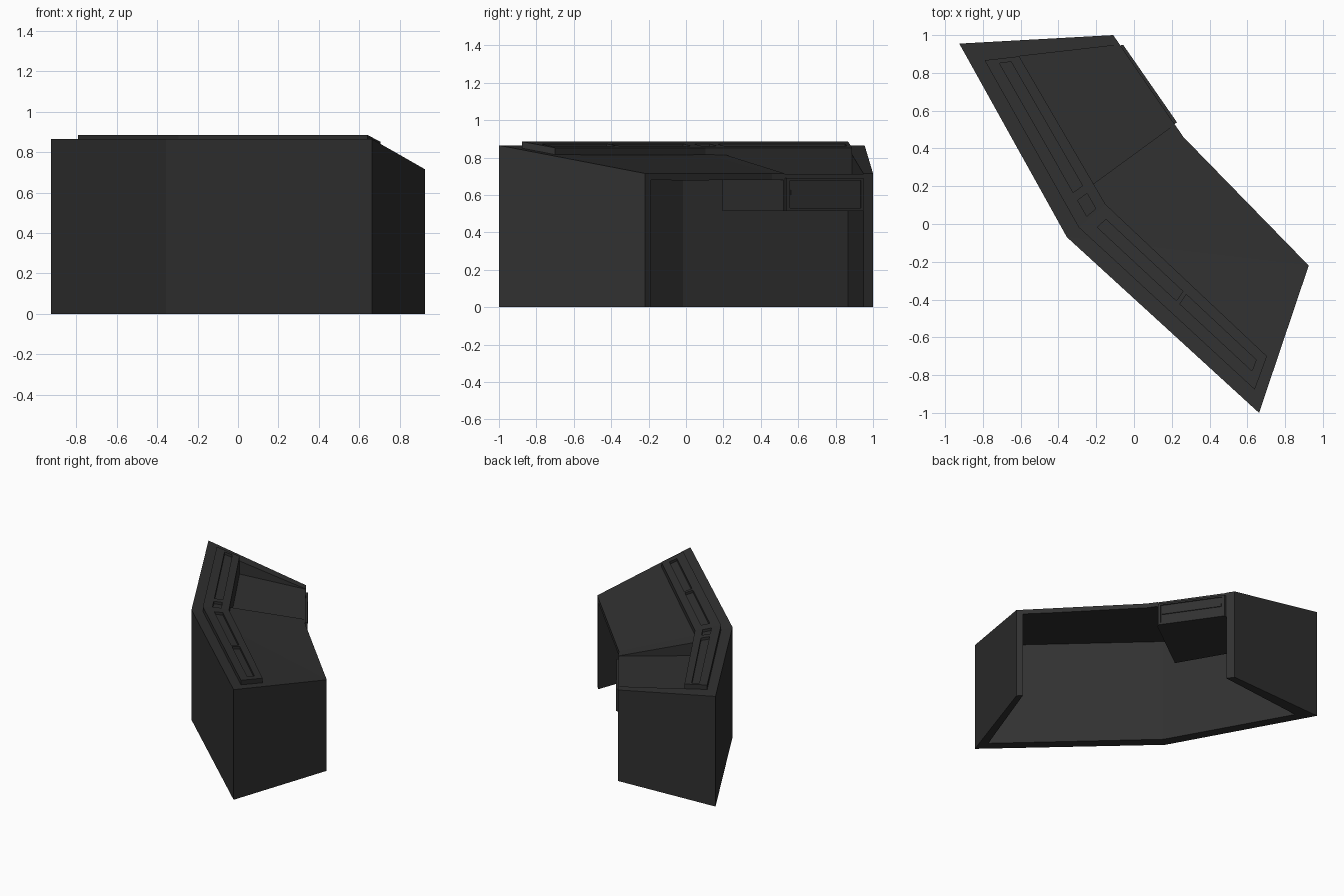
import bpy, bmesh
from mathutils import Vector

if "Cube" in bpy.data.objects:
    bpy.data.objects.remove(bpy.data.objects["Cube"])

# Plan of the bent desk: outer (public) side and inner (seat) side, three stations
OUTER = [Vector(p) for p in ((-0.925, 0.955), (-0.355, -0.07), (0.662, -1.0))]
INNER = [Vector(p) for p in ((-0.11, 1.0), (0.262, 0.46), (0.925, -0.22))]

mat = bpy.data.materials.new("charcoal")
mat.diffuse_color = (0.03, 0.03, 0.03, 1)
mat.use_nodes = True
mat.node_tree.nodes["Principled BSDF"].inputs["Base Color"].default_value = mat.diffuse_color


def plan(t, v):
    """t runs 0..2 along the desk, v runs 0..1 from outer to inner side."""
    i = 0 if t <= 1 else 1
    a = OUTER[i].lerp(OUTER[i + 1], t - i)
    b = INNER[i].lerp(INNER[i + 1], t - i)
    return a + (b - a) * v


def slope(v):
    return 0.865 - 0.15 * v


def loft(name, t0, t1, v0, v1, top, bottom):
    """Bar along the desk; top and bottom are heights at (v0, v1)."""
    ts = [t0, 1, t1] if t0 < 1 < t1 else [t0, t1]
    bm = bmesh.new()
    rings = []
    for t in ts:
        a, b = plan(t, v0), plan(t, v1)
        pts = ((a, top[0]), (b, top[1]), (b, bottom[1]), (a, bottom[0]))
        rings.append([bm.verts.new((p.x, p.y, z)) for p, z in pts])
    for r, s in zip(rings, rings[1:]):
        for k in range(4):
            j = (k + 1) % 4
            bm.faces.new((r[k], r[j], s[j], s[k]))
    bm.faces.new(rings[0])
    bm.faces.new(rings[-1][::-1])
    bmesh.ops.triangulate(bm, faces=bm.faces)
    bmesh.ops.recalc_face_normals(bm, faces=bm.faces)
    me = bpy.data.meshes.new(name)
    bm.to_mesh(me)
    bm.free()
    me.materials.append(mat)
    ob = bpy.data.objects.new(name, me)
    bpy.context.collection.objects.link(ob)
    return ob


def cut(ob, *loft_args):
    cutter = loft("cutter", *loft_args)
    cutter.hide_render = True
    mod = ob.modifiers.new("cut", 'BOOLEAN')
    mod.operation, mod.solver, mod.object = 'DIFFERENCE', 'EXACT', cutter
    bpy.context.view_layer.objects.active = ob
    bpy.ops.object.modifier_apply(modifier=mod.name)
    bpy.data.objects.remove(cutter)


T0, T1 = 0.095, 1.95          # inside faces of the end panels
V0, V1 = 0.10, 0.33           # raised ledge, outer and inner edge
RECESS = (T0, 0.875, V1, 1.2, (1.2, 1.2), (0.712, 0.712))

# Desk shell: hollow below, open on the seat side, with a sunken flat top
body = loft("desk_shell", 0, 2, 0, 1, (slope(0), slope(1)), (0, 0))
cut(body, T0, T1, V0, 1.2, (slope(V0) - 0.035, slope(1.2) - 0.035), (-0.1, -0.1))
cut(body, *RECESS)

# Drawer box under the sunken top
box = loft("drawer_box", T0 - 0.005, 0.885, V1 - 0.02, 0.998,
           (slope(V1) - 0.03, slope(1) - 0.001), (0.515, 0.515))
cut(box, *RECESS)

# Drawer front with inset face and pull bar
front = loft("drawer_front", 0.10, 0.872, 0.98, 1.02, (0.69, 0.69), (0.515, 0.515))
cut(front, 0.125, 0.84, 1.01, 1.1, (0.677, 0.677), (0.53, 0.53))
loft("drawer_pull", 0.14, 0.825, 1.0, 1.018, (0.625, 0.625), (0.60, 0.60))

# Raised instrument ledge with slots
LED0, LED1 = 0.885, 0.852


def ledge_z(v):
    return LED0 + (LED1 - LED0) * (v - V0) / (V1 - V0)


ledge = loft("raised_ledge", T0, T1, V0, V1, (LED0, LED1),
             (slope(V0) - 0.004, slope(V1) - 0.004))
for t0, t1 in ((0.12, 0.85), (0.895, 0.985), (1.05, 1.49), (1.51, 1.91)):
    va, vb = 0.183, 0.26
    cut(ledge, t0, t1, va, vb, (1.0, 1.0), (ledge_z(va) - 0.02, ledge_z(vb) - 0.02))
